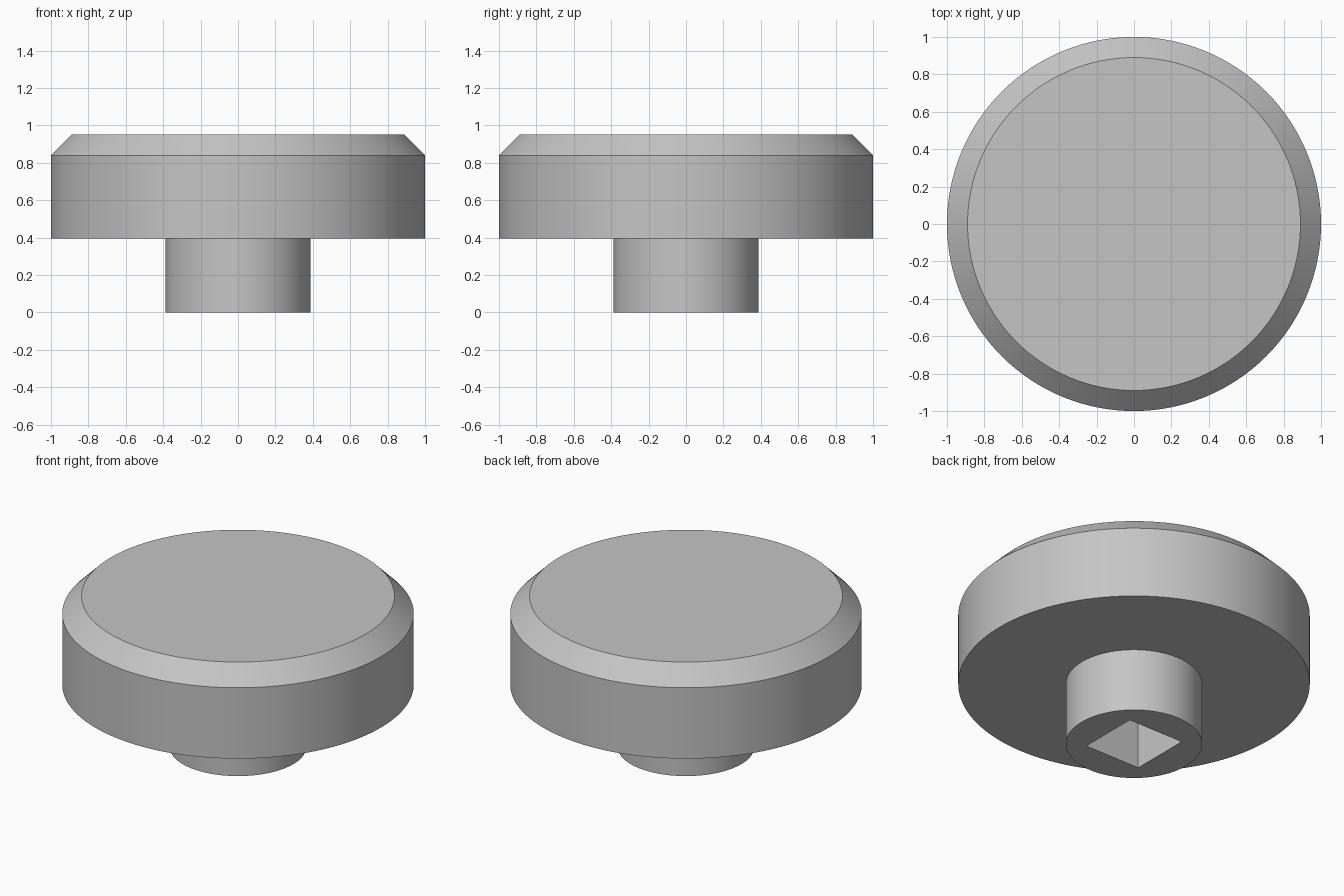
import bpy
import bmesh
from math import radians, tau
from mathutils import Matrix, Vector

SEGMENTS = 128
SOCKET_SIDE = 0.384
SOCKET_DEPTH = 0.39

cube = bpy.data.objects.get("Cube")
if cube:
    bpy.data.objects.remove(cube, do_unlink=True)

grey = bpy.data.materials.new("plain grey")
grey.use_nodes = True
colour = (0.56, 0.56, 0.56, 1)
grey.diffuse_color = colour
grey.node_tree.nodes["Principled BSDF"].inputs["Base Color"].default_value = colour


def add_object(name, bm):
    mesh = bpy.data.meshes.new(name)
    bmesh.ops.recalc_face_normals(bm, faces=bm.faces)
    bm.to_mesh(mesh)
    bm.free()
    mesh.materials.append(grey)
    obj = bpy.data.objects.new(name, mesh)
    bpy.context.collection.objects.link(obj)
    return obj


def lathe(name, profile):
    """Turn (radius, height) points round the z axis and cap both ends."""
    bm = bmesh.new()
    points = [bm.verts.new((r, 0, z)) for r, z in profile]
    edges = [bm.edges.new(pair) for pair in zip(points, points[1:])]
    bmesh.ops.spin(bm, geom=points + edges, cent=(0, 0, 0), axis=(0, 0, 1),
                   angle=tau, steps=SEGMENTS, use_merge=True)
    bmesh.ops.remove_doubles(bm, verts=bm.verts, dist=0.0001)
    bmesh.ops.holes_fill(bm, edges=[e for e in bm.edges if e.is_boundary], sides=0)
    return add_object(name, bm)


# Chamfered round head on a narrow stem
knob = lathe("knob_head_and_stem", [
    (0.388, 0), (0.388, 0.395), (1, 0.395), (1, 0.84), (0.89, 0.95)])

# Square socket in the bottom of the stem
bm = bmesh.new()
bmesh.ops.create_cube(bm, size=1, matrix=Matrix.Diagonal(
    Vector((SOCKET_SIDE, SOCKET_SIDE, 2 * SOCKET_DEPTH, 1))))
cutter = add_object("socket_cutter", bm)
cutter.hide_render = True

bpy.ops.object.select_all(action="DESELECT")
knob.select_set(True)
bpy.context.view_layer.objects.active = knob
cut = knob.modifiers.new("square_socket", "BOOLEAN")
cut.operation = "DIFFERENCE"
cut.solver = "EXACT"
cut.object = cutter
bpy.ops.object.modifier_apply(modifier=cut.name)
bpy.data.objects.remove(cutter, do_unlink=True)

# Smooth round walls with crisp rims
bpy.ops.object.shade_smooth_by_angle(angle=radians(30))
